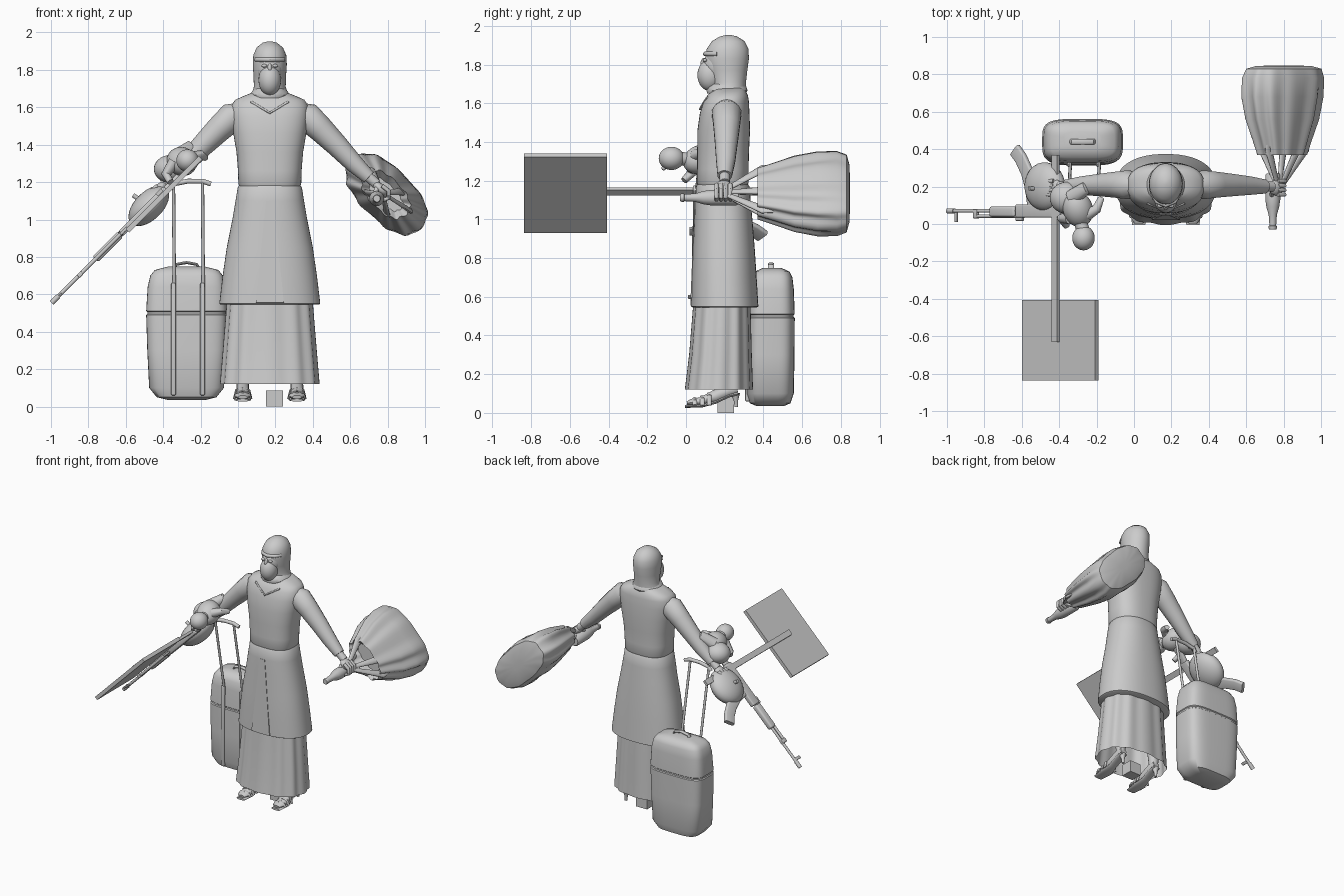
import bpy, bmesh, math
from mathutils import Vector, Matrix

CX = 0.17                      # body centre line
S = math.sqrt(0.5)
ID = Matrix.Identity(4)

def tilted(x, y, z):
    """Frame of the gear held at 45 degrees: X to the muzzle, Y to the back."""
    m = Matrix(((-S, 0, S), (0, 1, 0), (-S, 0, -S))).to_4x4()
    return Matrix.Translation((x, y, z)) @ m

def finish(name, bm, M=ID):
    bm.transform(M)
    bmesh.ops.recalc_face_normals(bm, faces=bm.faces)
    me = bpy.data.meshes.new(name)
    bm.to_mesh(me)
    bm.free()
    ob = bpy.data.objects.new(name, me)
    bpy.context.collection.objects.link(ob)
    return ob

def loft(name, rings, M=ID, caps=(True, True)):
    bm = bmesh.new()
    vs = [[bm.verts.new(p) for p in r] for r in rings]
    n = len(vs[0])
    for a, b in zip(vs, vs[1:]):
        for i in range(n):
            bm.faces.new((a[i], a[(i + 1) % n], b[(i + 1) % n], b[i]))
    if caps[0]: bm.faces.new(vs[0])
    if caps[1]: bm.faces.new(vs[-1])
    return finish(name, bm, M)

def oval(c, ax, ay, rx, ry, n=40, power=2, folds=0, depth=0):
    """Superellipse ring, optionally with cloth folds."""
    out = []
    for i in range(n):
        t = 2 * math.pi * i / n
        k = 1 + depth * math.cos(folds * t)
        f = lambda v: math.copysign(abs(v) ** (2 / power), v) * k
        out.append(Vector(c) + Vector(ax) * rx * f(math.cos(t)) + Vector(ay) * ry * f(math.sin(t)))
    return out

def stack(name, cx, rows, caps=(True, True), **kw):
    """Horizontal rings: (z, rx, ry, cy)."""
    return loft(name, [oval((cx, cy, z), (1, 0, 0), (0, 1, 0), rx, ry, **kw) for z, rx, ry, cy in rows], caps=caps)

def sweep(name, pts, radii, M=ID, n=14, up=(0, 1, 0), power=2):
    pts = [Vector(p) for p in pts]
    rings = []
    for i, p in enumerate(pts):
        t = (pts[min(i + 1, len(pts) - 1)] - pts[max(i - 1, 0)]).normalized()
        side = t.cross(Vector(up)).normalized()
        r = radii[i] if isinstance(radii, (list, tuple)) else radii
        a, b = r if isinstance(r, tuple) else (r, r)
        rings.append(oval(p, side, side.cross(t), a, b, n, power))
    return loft(name, rings, M)

def ball(name, c, r, M=ID, rot=(0, 0, 0)):
    bm = bmesh.new()
    bmesh.ops.create_uvsphere(bm, u_segments=28, v_segments=16, radius=1)
    R = Matrix.Rotation(rot[2], 4, 'Z') @ Matrix.Rotation(rot[1], 4, 'Y') @ Matrix.Rotation(rot[0], 4, 'X')
    return finish(name, bm, M @ Matrix.Translation(c) @ R @ Matrix.Diagonal((*r, 1)))

def box(name, c, size, M=ID, bevel=0):
    bm = bmesh.new()
    bmesh.ops.create_cube(bm, size=1)
    bm.transform(Matrix.Translation(c) @ Matrix.Diagonal((*size, 1)))
    if bevel:
        bmesh.ops.bevel(bm, geom=bm.edges[:], offset=bevel, segments=3, affect='EDGES', profile=0.5)
    return finish(name, bm, M)

# clothing: long pleated skirt, tunic, bodice
stack("skirt", CX, [(0.12, .26, .172, .17), (0.3, .245, .158, .178), (0.55, .225, .145, .185), (0.8, .19, .13, .19)],
      caps=(False, True), n=96, folds=12, depth=0.025, power=2.4)
stack("tunic_skirt", CX, [(0.545, .262, .165, .2), (0.55, .27, .174, .2), (0.7, .252, .168, .197), (0.85, .23, .16, .195),
      (1.0, .20, .15, .193), (1.1, .183, .144, .19), (1.17, .172, .138, .19), (1.19, .158, .125, .19)], n=56, power=2.3)
stack("bodice", CX, [(1.17, .158, .125, .19), (1.19, .168, .134, .19), (1.26, .17, .133, .19), (1.36, .178, .134, .192),
      (1.46, .195, .136, .195), (1.55, .207, .128, .2), (1.61, .205, .117, .208), (1.64, .185, .105, .215),
      (1.66, .14, .09, .22), (1.68, .09, .08, .22)], n=56, power=2.5)
bm = bmesh.new()
bm.faces.new([bm.verts.new(p) for p in ((.15, .044, 1.1), (.19, .044, 1.1), (.245, .022, .555), (.095, .022, .555))])
panel = finish("tunic_front_panel", bm)
solid = panel.modifiers.new("thickness", 'SOLIDIFY')
solid.thickness = 0.006

# head with hood, scarf and mask
stack("hood", CX, [(1.64, .115, .095, .215), (1.67, .097, .088, .222), (1.71, .085, .088, .222), (1.77, .087, .102, .215),
      (1.83, .091, .112, .213), (1.88, .088, .108, .215), (1.92, .07, .085, .218), (1.945, .038, .045, .22), (1.953, .008, .01, .22)])
stack("neck_scarf", CX, [(1.65, .10, .10, .21), (1.665, .108, .106, .212), (1.685, .095, .1, .212), (1.70, .082, .085, .215)])
ball("face", (CX, .17, 1.795), (.068, .082, .09))
ball("mask", (CX, .125, 1.745), (.06, .066, .082))
ball("nose_bridge", (CX, .095, 1.805), (.013, .02, .03))
sweep("brow_band", [(CX + .075 * math.sin(a), .185 - .085 * math.cos(a), 1.855) for a in (-1.3, -.7, 0, .7, 1.3)],
      [(.012, .012)] * 5, up=(0, 0, 1))
sweep("necklace", [(CX - .1, .11, 1.63), (CX - .05, .09, 1.6), (CX, .073, 1.57), (CX + .05, .09, 1.6), (CX + .1, .11, 1.63)], .006)

# paired parts: arms, hands, legs, shoes, eyes
for s, side in ((-1, "left"), (1, "right")):
    X = lambda d: CX + s * d
    ball(side + "_eye", (X(.03), .098, 1.822), (.015, .011, .009))
    sweep(side + "_sleeve", [(X(.14), .21, 1.58), (X(.2), .21, 1.55), (X(.27), .21, 1.485), (X(.36), .208, 1.395),
          (X(.45), .205, 1.30), (X(.53), .2, 1.225)], [.05, .078, .07, .06, .05, .038])
    sweep(side + "_wrist", [(X(.52), .2, 1.235), (X(.57), .2, 1.19)], .027)
    ball(side + "_palm", (X(.59), .195, 1.165), (.048, .042, .026), rot=(0, s * .75, 0))
    for k in range(4):
        y = .157 + k * .024
        sweep(f"{side}_finger_{k}", [(X(.60), y, 1.18), (X(.635), y, 1.155), (X(.635), y, 1.115), (X(.60), y, 1.10), (X(.58), y, 1.115)],
              .0115, n=10)
    sweep(side + "_thumb", [(X(.57), .17, 1.165), (X(.565), .145, 1.13), (X(.59), .145, 1.105)], [.014, .013, .009], n=10, up=(1, 0, 0))
    fx = X(.145)
    sweep(side + "_leg", [(fx, .235, .12), (fx, .235, .25), (X(.12), .21, .6)], [.03, .045, .07])
    sweep(side + "_foot", [(fx, .265, .125), (fx, .22, .115), (fx, .15, .085), (fx, .08, .06), (fx, .03, .055), (fx, .005, .05)],
          [.025, .034, .034, (.04, .022), (.04, .018), (.025, .01)], up=(0, 0, 1))
    sweep(side + "_shoe_sole", [(fx, .27, .1), (fx, .22, .088), (fx, .15, .055), (fx, .08, .036), (fx, -.005, .034)],
          [(.028, .01), (.034, .009), (.032, .009), (.046, .009), (.035, .008)], up=(0, 0, 1))
    sweep(side + "_shoe_heel", [(fx, .255, .1), (fx, .258, .065), (fx, .26, .03)], [.025, .012, .009])
    for y, h in ((.045, .075), (.085, .085), (.12, .1)):
        sweep(f"{side}_shoe_strap_{h}", [(fx - .046, y, .04), (fx - .035, y, h - .012), (fx, y, h), (fx + .035, y, h - .012), (fx + .046, y, .04)],
              [(.006, .012)] * 5)

# small block on the ground
box("base_block", (.195, .205, .043), (.09, .085, .085))

# suitcase
SX = -.275
stack("suitcase", SX, [(.035, .1, .07, .435), (.05, .16, .105, .435), (.1, .2, .122, .435), (.3, .21, .124, .437), (.49, .216, .122, .44),
      (.495, .21, .116, .44), (.505, .21, .116, .44), (.51, .216, .122, .44), (.64, .208, .115, .442), (.70, .194, .107, .443),
      (.73, .17, .09, .445), (.748, .1, .05, .445)], n=56, power=4)
sweep("suitcase_carry_handle", [(SX - .07, .44, .73), (SX - .055, .44, .76), (SX, .44, .77), (SX + .055, .44, .76), (SX + .07, .44, .73)],
      [(.008, .016)] * 5)
for i, x in enumerate((-.345, -.19)):
    sweep(f"suitcase_rod_{i}", [(x, .22, 1.2), (x + .005, .33, .6)], .009)
    box(f"suitcase_rail_{i}", (x, .318, .36), (.025, .025, .6), bevel=.006)
sweep("suitcase_pull_handle", [(-.36, .22, 1.165), (-.345, .22, 1.19), (-.27, .22, 1.205), (-.19, .22, 1.205), (-.145, .22, 1.19)], .013)

# placard: board tilted 45 degrees on a slat
box("placard_board", (0, 0, 0), (.553, .43, .026), tilted(-.395, -.622, 1.135))
box("placard_pole", (0, 0, 0), (.04, 1.0, .018), tilted(-.42, -.13, 1.145))

# rifle in the tilted frame
R = tilted(-.42, .07, 1.13)
rod = lambda name, a, b, r, n=14: sweep(name, [a, b], r, R, n)
rod("rifle_barrel", (.24, 0, 0), (.80, 0, 0), .010)
rod("rifle_muzzle", (.765, 0, 0), (.815, 0, 0), .014)
rod("rifle_gas_tube", (.24, -.028, 0), (.6, -.028, 0), .010)
box("rifle_handguard", (.39, -.004, 0), (.19, .055, .042), R, .012)
box("rifle_receiver", (.12, 0, 0), (.34, .07, .036), R, .008)
box("rifle_front_sight", (.75, -.03, 0), (.022, .06, .01), R, .003)
box("rifle_gas_block", (.6, -.015, 0), (.03, .05, .022), R, .004)
box("rifle_rear_sight", (.27, -.043, 0), (.05, .02, .016), R, .003)
sweep("rifle_magazine", [(.165, .02, 0), (.18, .12, 0), (.215, .21, 0), (.26, .28, 0), (.305, .325, 0)],
      [(.016, .038)] * 5, R, up=(1, 0, 0), power=5)
sweep("rifle_grip", [(.02, .02, 0), (0, .08, 0), (-.025, .13, 0)], [(.014, .022)] * 3, R, up=(1, 0, 0), power=3)
sweep("rifle_stock", [(-.03, 0, 0), (-.1, .01, 0), (-.24, .03, 0)], [(.015, .024), (.016, .028), (.016, .045)], R, power=3)
sweep("rifle_charging_handle", [(.1, .12, -.1), (.08, .12, 0)], .012, R)

# infant lying across the forearm
ball("infant_wrap", (.08, .13, .0), (.135, .13, .075), R, (0, 0, .15))
ball("infant_body", (-.3, .08, 1.31), (.08, .1, .075), rot=(.3, 0, .3))
ball("infant_hip", (-.36, .14, 1.27), (.09, .085, .075))
ball("infant_head", (-.27, -.075, 1.315), (.06, .066, .06))
ball("infant_nose", (-.27, -.115, 1.265), (.012, .012, .012))
sweep("infant_neck", [(-.27, -.04, 1.315), (-.29, .02, 1.31)], .035)
sweep("infant_arm_a", [(-.25, .05, 1.33), (-.2, .08, 1.345), (-.175, .14, 1.33)], [.032, .026, .017])
sweep("infant_arm_b", [(-.34, .03, 1.31), (-.385, .03, 1.24), (-.36, -.01, 1.2)], [.032, .026, .018])
sweep("infant_leg", [(-.33, .14, 1.33), (-.26, .19, 1.385), (-.21, .19, 1.35)], [.045, .035, .02])

# cloth sack with straps, trailing behind the other hand
A, B = (S, 0, -S), (S, 0, S)
rows = [(.42, .11, .05, .79), (.37, .15, .085, .79), (.45, .18, .10, .79), (.56, .225, .12, .79), (.68, .25, .135, .79),
        (.78, .258, .138, .795), (.83, .24, .12, .8), (.845, .18, .08, .8), (.848, .05, .02, .8)]
loft("sack", [oval((x, y, 1.135), A, B, a, b, 88, 2.5, 11, .05 if y < .7 else .015) for y, a, b, x in rows])
for i, (a, b) in enumerate(((-.14, .04), (-.08, -.07), (.15, .03), (.08, -.07), (.05, .07))):
    end = Vector((.79, .40, 1.135)) + Vector(A) * a + Vector(B) * b
    grip = Vector((.775, .18, 1.14))
    sweep(f"sack_strap_{i}", [grip, grip.lerp(end, .5), end, end + Vector((0, .08, 0))], [(.012, .01), (.018, .01), (.026, .012), (.02, .01)],
          up=B)

# bottle held in the same hand, neck to the front
prof = [(-.03, .018), (-.022, .022), (-.01, .022), (-.008, .018), (.05, .022), (.09, .034), (.13, .04), (.26, .04), (.27, .034)]
loft("bottle", [oval((.742, y, 1.112), (1, 0, 0), (0, 0, 1), r, r, 24) for y, r in prof])

bpy.ops.object.select_all(action='SELECT')
bpy.context.view_layer.objects.active = panel
panel.select_set(False)
bpy.context.view_layer.objects.active = bpy.data.objects["hood"]
bpy.ops.object.shade_smooth_by_angle(angle=math.radians(40))
